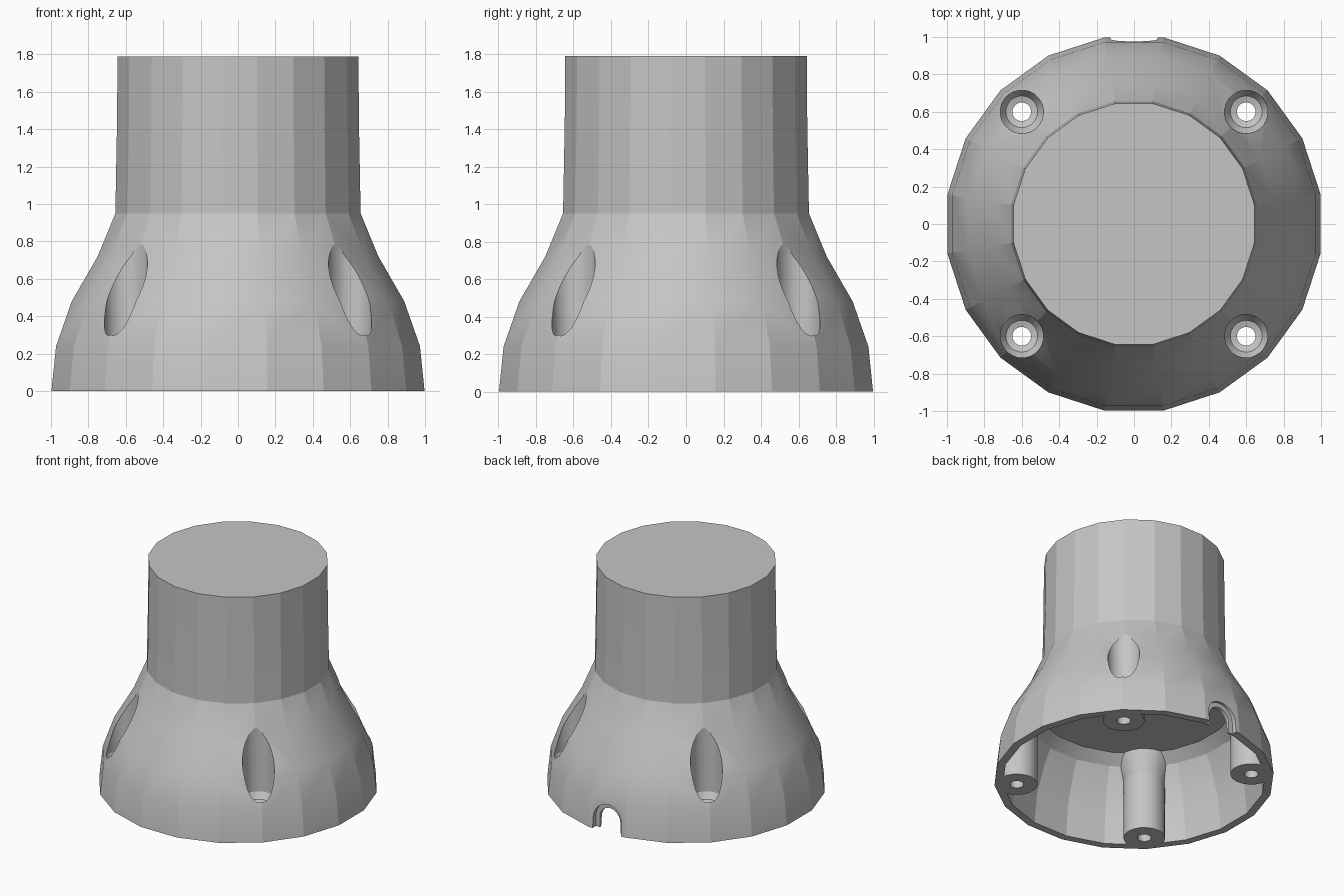
import bpy, bmesh, math
from mathutils import Matrix

SIDES = 20
old = bpy.data.objects.get("Cube")
if old:
    bpy.data.objects.remove(old, do_unlink=True)

grey = bpy.data.materials.new("light_grey")
grey.use_nodes = True
colour = (0.56, 0.56, 0.56, 1)
grey.diffuse_color = colour
grey.node_tree.nodes["Principled BSDF"].inputs["Base Color"].default_value = colour


def lathe(name, profile, sides=SIDES, centre=(0, 0)):
    """Closed solid of revolution from (radius, height) pairs, bottom to top."""
    bm = bmesh.new()
    rings = []
    for r, z in profile:
        angles = [2 * math.pi * (i + 0.5) / sides for i in range(sides)]
        rings.append([bm.verts.new((centre[0] + r * math.cos(a),
                                    centre[1] + r * math.sin(a), z)) for a in angles])
    for low, high in zip(rings, rings[1:]):
        for i in range(sides):
            j = (i + 1) % sides
            bm.faces.new((low[i], low[j], high[j], high[i]))
    bm.faces.new(rings[0][::-1])
    bm.faces.new(rings[-1])
    return finish(name, bm)


def arch(name, radius, top, y0, y1):
    """Upright arch-shaped block running along y, for the cable notch."""
    bm = bmesh.new()
    spring = top - radius
    outline = [(radius, -0.1)]
    outline += [(radius * math.cos(math.pi * k / 12), spring + radius * math.sin(math.pi * k / 12))
                for k in range(13)]
    outline.append((-radius, -0.1))
    face = bm.faces.new([bm.verts.new((x, y0, z)) for x, z in outline])
    new = bmesh.ops.extrude_face_region(bm, geom=[face])["geom"]
    bmesh.ops.translate(bm, vec=(0, y1 - y0, 0),
                        verts=[v for v in new if isinstance(v, bmesh.types.BMVert)])
    bmesh.ops.recalc_face_normals(bm, faces=bm.faces)
    return finish(name, bm)


def finish(name, bm):
    mesh = bpy.data.meshes.new(name)
    bm.to_mesh(mesh)
    bm.free()
    obj = bpy.data.objects.new(name, mesh)
    bpy.context.collection.objects.link(obj)
    mesh.materials.append(grey)
    return obj


def cut(target, cutter):
    """Subtract the cutter and remove it."""
    mod = target.modifiers.new("cut", 'BOOLEAN')
    mod.operation = 'DIFFERENCE'
    mod.solver = 'EXACT'
    mod.object = cutter
    bpy.ops.object.select_all(action='DESELECT')
    bpy.context.view_layer.objects.active = target
    target.select_set(True)
    bpy.ops.object.modifier_apply(modifier=mod.name)
    bpy.data.objects.remove(cutter, do_unlink=True)


# Flared body with a straight neck
body = lathe("flared_housing", [(1.01, 0), (0.985, 0.24), (0.9, 0.48), (0.76, 0.72),
                                (0.664, 0.95), (0.655, 1.43), (0.652, 1.79)])

# Cavity under the flare, leaving a screw post in each corner
cavity = lathe("cavity", [(0.955, -0.1), (0.95, 0), (0.925, 0.24), (0.85, 0.46),
                          (0.8, 0.56), (0.72, 0.63)])
corners = [(x, y) for x in (-0.6, 0.6) for y in (-0.6, 0.6)]
for c in corners:
    cut(cavity, lathe("screw_post", [(0.15, -0.2), (0.15, 0.46), (0.22, 0.7)], 24, c))
cut(body, cavity)

# Rounded screw recesses with through holes
for c in corners:
    cut(body, lathe("screw_recess", [(0.05, -0.1), (0.05, 0.22), (0.085, 0.23), (0.115, 0.28),
                                     (0.118, 1.2)], 24, c))

# Stepped cable notch in the back rim
cut(body, arch("notch_step", 0.125, 0.21, 0.955, 1.2))
cut(body, arch("notch_opening", 0.09, 0.175, 0.8, 1.2))

# Flat facets on the body, smooth curves in the small bores
bpy.ops.object.select_all(action='DESELECT')
bpy.context.view_layer.objects.active = body
body.select_set(True)
bpy.ops.object.shade_smooth_by_angle(angle=math.radians(16))
